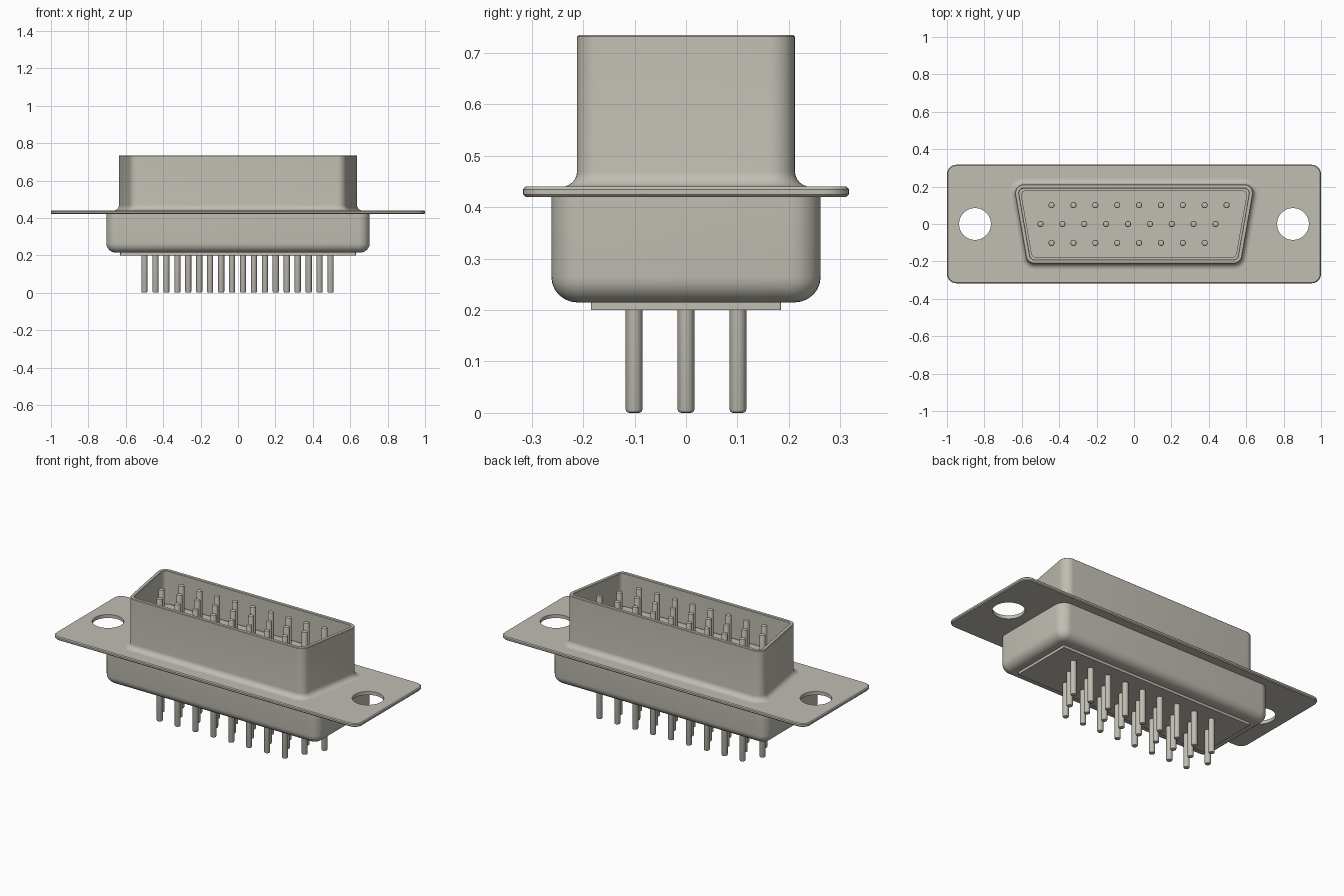
import bpy, bmesh, math
from mathutils import Vector

cube = bpy.data.objects.get("Cube")
if cube:
    bpy.data.objects.remove(cube, do_unlink=True)

metal = bpy.data.materials.new("warm_grey_metal")
colour = (0.53, 0.515, 0.45, 1.0)
metal.diffuse_color = colour
metal.use_nodes = True
bsdf = metal.node_tree.nodes["Principled BSDF"]
bsdf.inputs["Base Color"].default_value = colour
bsdf.inputs["Roughness"].default_value = 0.6


def outline(corners, radius, offset, seg=8):
    """Rounded convex polygon (counter-clockwise), grown by offset."""
    pts = []
    n = len(corners)
    for i in range(n):
        p = Vector(corners[i])
        a = (Vector(corners[i - 1]) - p).normalized()
        b = (Vector(corners[(i + 1) % n]) - p).normalized()
        half = a.angle(b) / 2
        centre = p + (a + b).normalized() * radius / math.sin(half)
        start = math.atan2(a.x, -a.y)      # outward normal of the incoming edge
        sweep = math.pi - 2 * half
        for k in range(seg + 1):
            t = start + sweep * k / seg
            pts.append(centre + Vector((math.cos(t), math.sin(t))) * (radius + offset))
    return pts


def finish(name, bm):
    bmesh.ops.recalc_face_normals(bm, faces=bm.faces)
    mesh = bpy.data.meshes.new(name)
    bm.to_mesh(mesh)
    bm.free()
    mesh.materials.append(metal)
    obj = bpy.data.objects.new(name, mesh)
    bpy.context.collection.objects.link(obj)
    return obj


def smooth(obj):
    bpy.ops.object.select_all(action='DESELECT')
    obj.select_set(True)
    bpy.context.view_layer.objects.active = obj
    bpy.ops.object.shade_smooth_by_angle(angle=math.radians(35))


def loft(name, corners, radius, profile):
    """Skin rings of (offset, z) around one outline and cap both ends."""
    bm = bmesh.new()
    rings = [[bm.verts.new((p.x, p.y, z)) for p in outline(corners, radius, off)]
             for off, z in profile]
    n = len(rings[0])
    for lo, hi in zip(rings, rings[1:]):
        for i in range(n):
            j = (i + 1) % n
            bm.faces.new((lo[i], lo[j], hi[j], hi[i]))
    bm.faces.new(rings[0][::-1])
    bm.faces.new(rings[-1])
    return finish(name, bm)


def arc(cx, cz, r, a0, a1, n=6):
    return [(cx + r * math.cos(math.radians(a0 + (a1 - a0) * k / n)),
             cz + r * math.sin(math.radians(a0 + (a1 - a0) * k / n))) for k in range(n + 1)]


def rect(x, y):
    return [(-x, -y), (x, -y), (x, y), (-x, y)]


D_SHAPE = [(-0.571, -0.212), (0.571, -0.212), (0.645, 0.212), (-0.645, 0.212)]

# Mounting flange with eased edges and two screw holes
flange = loft("mounting_flange", rect(1.0, 0.317), 0.05,
              [(-0.005, 0.42), (0, 0.425), (0, 0.435), (-0.005, 0.44)])
for side in (-1, 1):
    bpy.ops.mesh.primitive_cylinder_add(vertices=48, radius=0.085, depth=0.2,
                                        location=(0.85 * side, 0, 0.43))
    cutter = bpy.context.object
    cutter.hide_render = True
    cut = flange.modifiers.new("screw_hole", 'BOOLEAN')
    cut.operation = 'DIFFERENCE'
    cut.solver = 'EXACT'
    cut.object = cutter
    bpy.ops.object.select_all(action='DESELECT')
    flange.select_set(True)
    bpy.context.view_layer.objects.active = flange
    bpy.ops.object.modifier_apply(modifier=cut.name)
    bpy.data.objects.remove(cutter, do_unlink=True)
smooth(flange)

# Rear housing with a rounded lower edge
smooth(loft("rear_housing", rect(0.704, 0.262), 0.06,
            arc(-0.05, 0.265, 0.05, -90, 0) + [(0, 0.43)]))

# Insulator plate showing under the housing
smooth(loft("rear_insulator", rect(0.63, 0.185), 0.004, [(0, 0.2), (0, 0.23)]))

# Hollow tapered shell: flared foot, outer wall, rim, inner wall, floor
smooth(loft("plug_shell", D_SHAPE, 0.047,
            [(0.03, 0.43)] + arc(0.03, 0.47, 0.03, 270, 180)
            + [(0, 0.732), (-0.003, 0.735), (-0.019, 0.735), (-0.022, 0.732), (-0.022, 0.5)]))

# Insulator block inside the shell
smooth(loft("front_insulator", D_SHAPE, 0.06, [(-0.03, 0.48), (-0.03, 0.545)]))

# Contact pins in three staggered rows, each pin with rounded tips
PIN_R, TOP, PITCH = 0.0165, 0.725, 0.117
PROFILE = ([(PIN_R - 0.007, 0), (PIN_R - 0.002, 0.002), (PIN_R, 0.007)]
           + [(PIN_R, TOP - 0.007), (PIN_R - 0.002, TOP - 0.002), (PIN_R - 0.007, TOP)])
for row, (y, x0, count) in enumerate([(0.101, -0.441, 9), (0, -0.5, 9), (-0.101, -0.441, 8)]):
    bm = bmesh.new()
    for i in range(count):
        x = x0 + PITCH * i
        rings = [[bm.verts.new((x + r * math.cos(math.tau * k / 16),
                                y + r * math.sin(math.tau * k / 16), z)) for k in range(16)]
                 for r, z in PROFILE]
        for lo, hi in zip(rings, rings[1:]):
            for k in range(16):
                m = (k + 1) % 16
                bm.faces.new((lo[k], lo[m], hi[m], hi[k]))
        bm.faces.new(rings[0][::-1])
        bm.faces.new(rings[-1])
    smooth(finish(f"pin_row_{row + 1}", bm))
